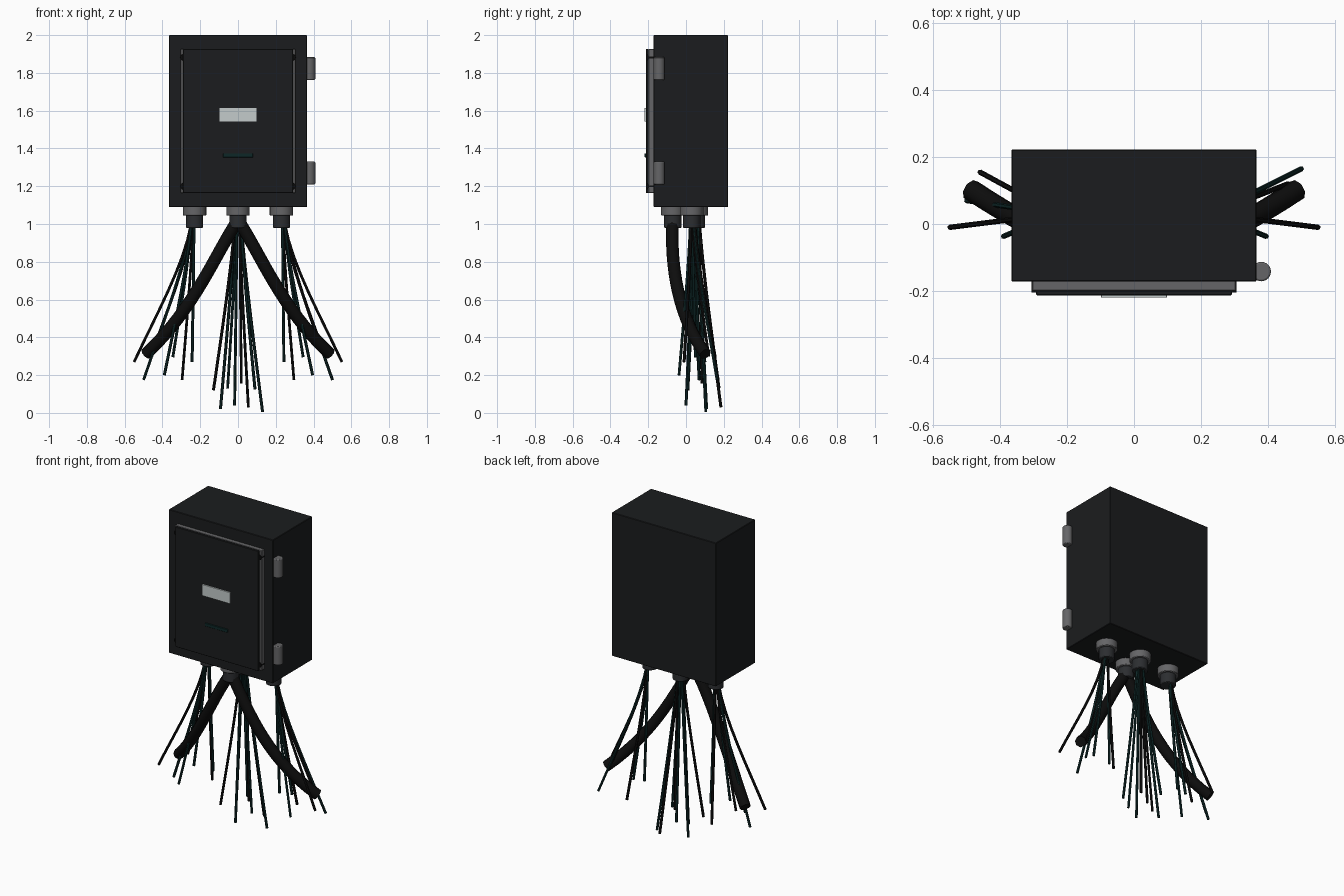
import bpy, math
from mathutils import Vector

if "Cube" in bpy.data.objects:
    bpy.data.objects.remove(bpy.data.objects["Cube"])


def mat(name, *rgb):
    m = bpy.data.materials.new(name)
    m.diffuse_color = (*rgb, 1)
    m.use_nodes = True
    m.node_tree.nodes["Principled BSDF"].inputs["Base Color"].default_value = m.diffuse_color
    return m


BOX = mat("box_black", 0.011, 0.012, 0.013)
METAL = mat("metal_grey", 0.13, 0.13, 0.135)
GLAND = mat("gland_dark", 0.025, 0.027, 0.03)
RUBBER = mat("rubber_black", 0.004, 0.004, 0.004)
TEAL = mat("wire_teal", 0.004, 0.02, 0.02)
LABEL = mat("label_pale", 0.55, 0.6, 0.6)


def bevel(o, width, segs=1):
    b = o.modifiers.new("bevel", 'BEVEL')
    b.width = width
    b.segments = segs
    b.limit_method = 'ANGLE'
    b.angle_limit = math.radians(40)


def box(name, x0, x1, y0, y1, z0, z1, m, bev=0.003):
    bpy.ops.mesh.primitive_cube_add(size=1, location=((x0+x1)/2, (y0+y1)/2, (z0+z1)/2))
    o = bpy.context.object
    o.name = name
    o.scale = (x1-x0, y1-y0, z1-z0)
    bpy.ops.object.transform_apply(location=False, rotation=False, scale=True)
    o.data.materials.append(m)
    bevel(o, bev)
    return o


def cyl(name, loc, r, depth, m, rot=(0, 0, 0), bev=0.004, verts=24):
    bpy.ops.mesh.primitive_cylinder_add(vertices=verts, radius=r, depth=depth, location=loc, rotation=rot)
    o = bpy.context.object
    o.name = name
    o.data.materials.append(m)
    bpy.ops.object.shade_smooth_by_angle(angle=math.radians(40))
    bevel(o, bev, 2)
    return o


def tube(name, pts, r, m, sides_res, steps=8):
    # one cubic bezier from four control points, swept with a round section
    c = bpy.data.curves.new(name, 'CURVE')
    c.dimensions = '3D'
    c.bevel_depth = r
    c.bevel_resolution = sides_res
    c.use_fill_caps = True
    c.resolution_u = steps
    s = c.splines.new('BEZIER')
    s.bezier_points.add(1)
    a, h1, h2, b = [Vector(p) for p in pts]
    for p, co, hl, hr in ((s.bezier_points[0], a, a*2-h1, h1), (s.bezier_points[1], b, h2, b*2-h2)):
        p.handle_left_type = p.handle_right_type = 'FREE'
        p.co, p.handle_left, p.handle_right = co, hl, hr
    c.materials.append(m)
    o = bpy.data.objects.new(name, c)
    bpy.context.collection.objects.link(o)
    bpy.ops.object.select_all(action='DESELECT')
    o.select_set(True)
    bpy.context.view_layer.objects.active = o
    bpy.ops.object.convert(target='MESH')
    bpy.ops.object.shade_smooth_by_angle(angle=math.radians(50))


# Cabinet, door and door fittings
box("cabinet", -0.366, 0.366, -0.172, 0.223, 1.09, 2.0, BOX)
box("door_frame", -0.305, 0.305, -0.2, -0.165, 1.165, 1.926, METAL)
box("door_panel", -0.292, 0.292, -0.213, -0.198, 1.163, 1.926, BOX)
box("label_plate", -0.098, 0.098, -0.22, -0.21, 1.542, 1.614, LABEL, 0.001)
box("slot_strip", -0.08, 0.08, -0.219, -0.21, 1.353, 1.374, TEAL, 0.002)
for x in (-0.288, 0.288):
    for z in (1.2, 1.882):
        cyl("door_bolt", (x, -0.187, z), 0.018, 0.036, RUBBER, (math.pi/2, 0, 0), 0.002, 16)

# Hinges
for z in (1.27, 1.823):
    cyl("hinge", (0.38, -0.142, z), 0.029, 0.12, METAL, bev=0.005)

# Cable glands: pale collar over a darker nut
for x, y in ((-0.23, 0.03), (0.23, 0.03), (0, 0.055), (0, -0.07)):
    cyl("gland_collar", (x, y, 1.07), 0.062, 0.05, METAL)
    cyl("gland_nut", (x, y, 1.015), 0.046, 0.07, GLAND)

# Two heavy cables splaying out from the front gland
for s in (-1, 1):
    tube("heavy_cable", ((0, -0.07, 1.02), (s*0.11, -0.08, 0.86), (s*0.23, -0.07, 0.55),
                         (s*0.487, 0.102, 0.312)), 0.033, RUBBER, 2, 16)

# Loose wires: end points for each bundle
left = ((-0.55, -0.01, 0.27), (-0.5, 0.07, 0.175), (-0.39, -0.037, 0.2), (-0.296, 0.165, 0.175),
        (-0.243, 0.1, 0.27), (-0.345, 0.05, 0.295), (-0.46, 0.155, 0.3))
right = ((0.55, -0.01, 0.27), (0.5, 0.165, 0.175), (0.395, -0.037, 0.2), (0.296, 0.17, 0.175),
         (0.243, 0.07, 0.27), (0.345, 0.05, 0.295), (0.46, 0.12, 0.3))
middle = ((-0.13, 0.01, 0.12), (-0.093, 0.11, 0.02), (-0.018, 0, 0.04), (0.055, 0.185, 0.03),
          (0.13, 0.105, 0.005), (0.09, 0.01, 0.125), (0.018, 0.085, 0.155), (-0.055, 0.175, 0.13))
for name, (cx, cy), ends in (("left", (-0.23, 0.03), left), ("right", (0.23, 0.03), right),
                             ("middle", (0, 0.055), middle)):
    for i, e in enumerate(ends):
        e = Vector(e)
        out = Vector((e.x-cx, e.y-cy, 0))
        a = Vector((cx, cy, 1.0)) + out.normalized()*0.018
        h1 = Vector((a.x+out.x*0.12, a.y+out.y*0.12, 0.78))
        h2 = a.lerp(e, 0.66) - out*0.04
        tube(name+"_wire", (a, h1, h2, e), 0.008, RUBBER if i % 3 == 0 else TEAL, 1)
